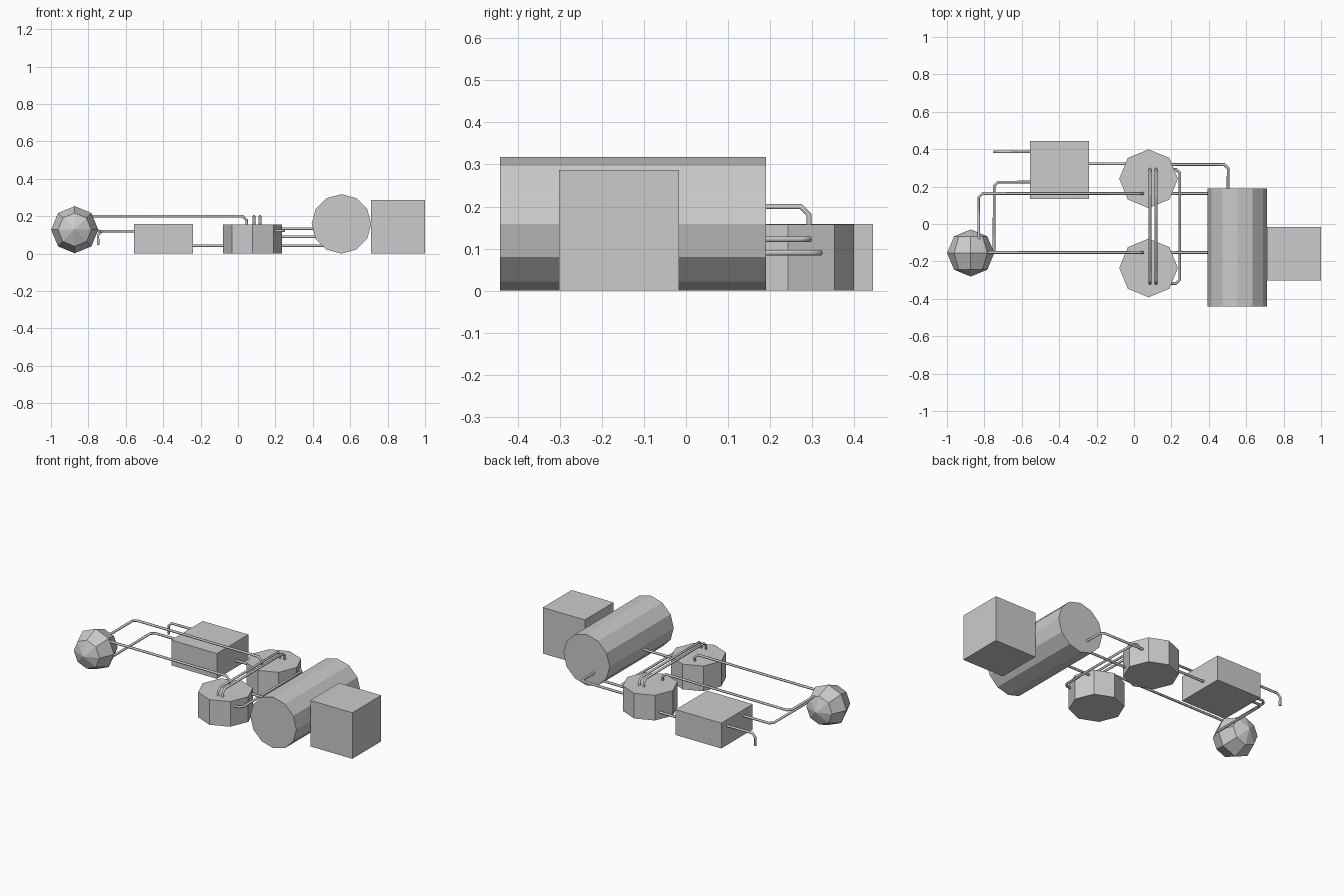
import bpy, math
from mathutils import Vector

if "Cube" in bpy.data.objects:
    bpy.data.objects.remove(bpy.data.objects["Cube"])

PIPE_R = 0.0075
BEND = 0.02


def named(name):
    ob = bpy.context.object
    ob.name = name
    return ob


def box(name, x0, x1, y0, y1, z1):
    bpy.ops.mesh.primitive_cube_add(size=1, location=((x0 + x1) / 2, (y0 + y1) / 2, z1 / 2))
    named(name).scale = (x1 - x0, y1 - y0, z1)


def cylinder(name, sides, r, depth, loc, rot=(0, 0, 0)):
    bpy.ops.mesh.primitive_cylinder_add(vertices=sides, radius=r, depth=depth, location=loc, rotation=rot)
    named(name)


def pipe(name, *corners):
    # Each inner corner is cut into a short 45 degree bend
    pts = [Vector(c) for c in corners]
    path = [pts[0]]
    for a, b, c in zip(pts, pts[1:], pts[2:]):
        path += [b + (a - b).normalized() * BEND, b + (c - b).normalized() * BEND]
    path.append(pts[-1])
    cu = bpy.data.curves.new(name, 'CURVE')
    cu.dimensions = '3D'
    cu.bevel_depth = PIPE_R
    cu.bevel_resolution = 1
    cu.use_fill_caps = True
    sp = cu.splines.new('POLY')
    sp.points.add(len(path) - 1)
    for p, co in zip(sp.points, path):
        p.co = (*co, 1)
    bpy.context.collection.objects.link(bpy.data.objects.new(name, cu))


# Vessels
bpy.ops.mesh.primitive_uv_sphere_add(segments=8, ring_count=4, radius=0.126,
                                     location=(-0.873, -0.155, 0.128), rotation=(math.pi / 2, 0, 0))
named("sphere_tank")
cylinder("back_tank", 8, 0.157, 0.157, (0.078, 0.242, 0.0785))
cylinder("front_tank", 8, 0.157, 0.157, (0.078, -0.235, 0.0785))
cylinder("large_drum", 12, 0.159, 0.632, (0.553, -0.126, 0.159), (math.pi / 2, 0, 0))

# Rectangular units
box("left_box", -0.555, -0.24, 0.135, 0.445, 0.158)
box("right_box", 0.71, 1.0, -0.302, -0.017, 0.287)

# Twin pipes over the two tanks
for i, x in enumerate((0.085, 0.117)):
    pipe(f"bridge_pipe_{i + 1}", (x, -0.318, 0.14), (x, -0.318, 0.2), (x, 0.2925, 0.2), (x, 0.2925, 0.14))

# Side loop joining the tanks
pipe("side_loop_pipe", (0.15, 0.2925, 0.122), (0.245, 0.2925, 0.122),
     (0.245, -0.318, 0.122), (0.15, -0.318, 0.122))

# Pipes between tanks and drum
pipe("drum_end_pipe", (0.15, 0.318, 0.09), (0.503, 0.318, 0.09), (0.503, 0.17, 0.09))
pipe("drum_back_pipe", (0.15, 0.163, 0.043), (0.5, 0.163, 0.043))
pipe("drum_front_pipe", (0.15, -0.153, 0.134), (0.45, -0.153, 0.134))

# Pipes between sphere and tanks
pipe("sphere_back_pipe", (-0.83, -0.1, 0.2), (-0.83, 0.163, 0.2), (0.046, 0.163, 0.2), (0.046, 0.163, 0.14))
pipe("sphere_front_pipe", (-0.82, -0.153, 0.2), (0.046, -0.153, 0.2), (0.046, -0.153, 0.14))

# Pipes on the left box
pipe("box_tank_pipe", (-0.27, 0.322, 0.043), (-0.03, 0.322, 0.043))
pipe("box_sphere_pipe", (-0.53, 0.224, 0.12), (-0.748, 0.224, 0.12), (-0.748, -0.158, 0.12))
pipe("outlet_pipe", (-0.53, 0.386, 0.12), (-0.748, 0.386, 0.12), (-0.748, 0.386, 0.047))
